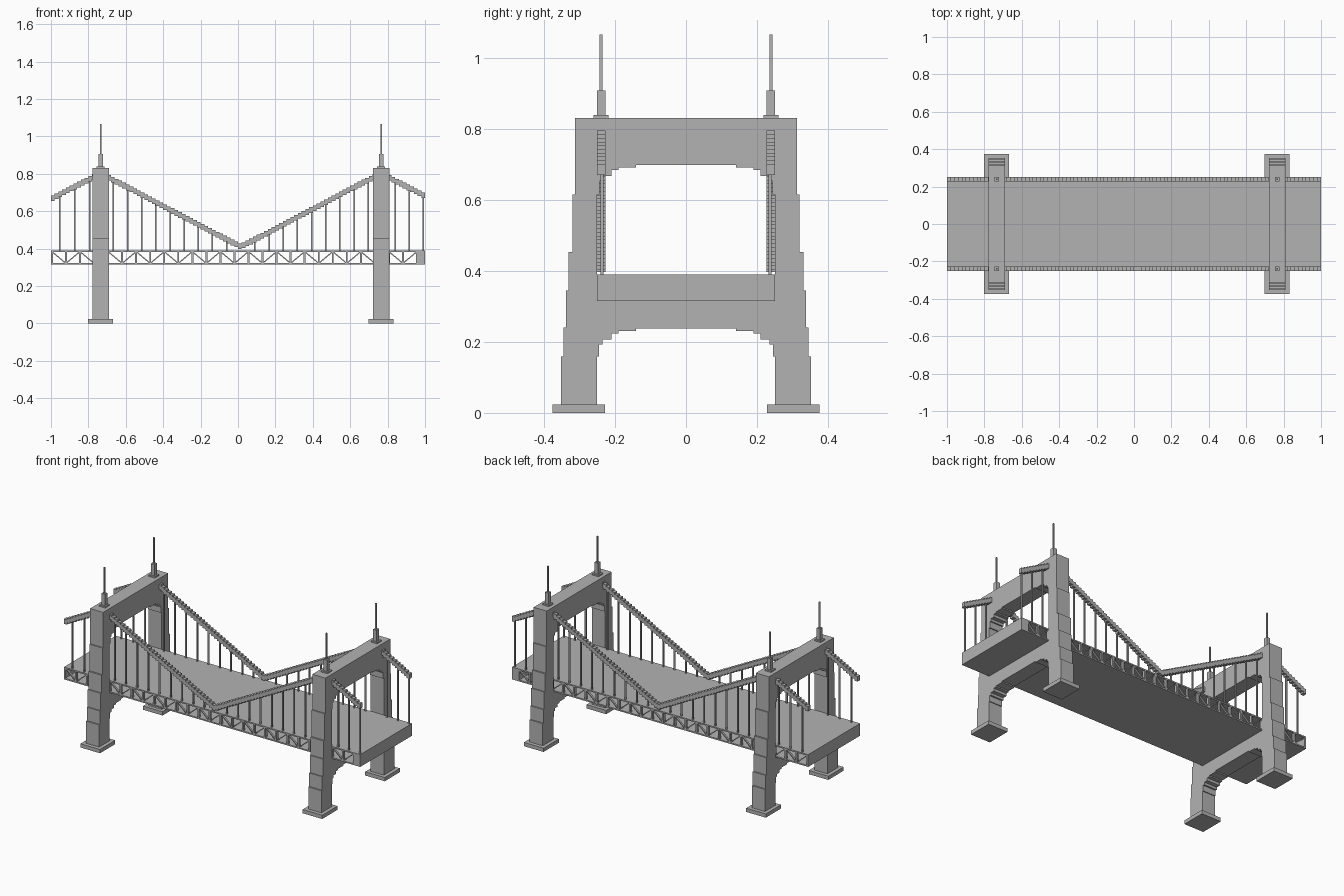
import bpy, bmesh, math
from mathutils import Matrix, Vector

cube = bpy.data.objects.get("Cube")
if cube:
    bpy.data.objects.remove(cube)

mat = bpy.data.materials.new("stone_grey")
mat.use_nodes = True
GREY = (0.45, 0.45, 0.45, 1)
mat.diffuse_color = GREY
mat.node_tree.nodes["Principled BSDF"].inputs["Base Color"].default_value = GREY


def box(bm, x0, x1, y0, y1, z0, z1):
    centre = Vector((x0 + x1, y0 + y1, z0 + z1)) / 2
    m = Matrix.Translation(centre) @ Matrix.Diagonal((x1 - x0, y1 - y0, z1 - z0, 1))
    bmesh.ops.create_cube(bm, size=1, matrix=m)


def strut(bm, a, b, y, thick, depth):
    """Square bar between two (x, z) points in an upright plane."""
    dx, dz = b[0] - a[0], b[1] - a[1]
    m = (Matrix.Translation(((a[0] + b[0]) / 2, y, (a[1] + b[1]) / 2))
         @ Matrix.Rotation(-math.atan2(dz, dx), 4, 'Y')
         @ Matrix.Diagonal((math.hypot(dx, dz), depth, thick, 1)))
    bmesh.ops.create_cube(bm, size=1, matrix=m)


def prism(bm, profile, x0, x1):
    """Extrude a (y, z) outline along x."""
    face = bm.faces.new([bm.verts.new((x0, y, z)) for y, z in profile])
    out = bmesh.ops.extrude_face_region(bm, geom=[face])["geom"]
    moved = [v for v in out if isinstance(v, bmesh.types.BMVert)]
    bmesh.ops.translate(bm, verts=moved, vec=(x1 - x0, 0, 0))


def finish(bm, name):
    bmesh.ops.recalc_face_normals(bm, faces=bm.faces)
    mesh = bpy.data.meshes.new(name)
    bm.to_mesh(mesh)
    bm.free()
    mesh.materials.append(mat)
    obj = bpy.data.objects.new(name, mesh)
    bpy.context.collection.objects.link(obj)


TOWERS = {"right_tower": -0.735, "left_tower": 0.765}
MID = 0.015
HALF = 0.044
CABLE_Y = 0.239
DECK_LOW, DECK_TOP = 0.315, 0.39

# Leg courses: bottom, top, inner and outer distance from the centre line
COURSES = [(0.023, 0.158, 0.25, 0.352), (0.158, 0.24, 0.245, 0.344),
           (0.24, 0.345, 0.25, 0.337), (0.345, 0.453, 0.25, 0.33),
           (0.453, 0.615, 0.25, 0.32), (0.615, 0.83, 0.243, 0.313)]
# Arch steps: half width and height below the crown
ARCH = [(0.14, 0), (0.19, 0.007), (0.21, 0.014), (0.235, 0.03), (0.25, 0.045)]


def arch_beam(bm, crown, top, x0, x1):
    half = [(0.25, top)]
    for i in range(len(ARCH) - 1, -1, -1):
        half.append((ARCH[i][0], crown - ARCH[i][1]))
        if i:
            half.append((ARCH[i - 1][0], crown - ARCH[i][1]))
    prism(bm, half + [(-y, z) for y, z in reversed(half)], x0, x1)


# Towers with stepped legs, footings, arched beams and masts
for name, cx in TOWERS.items():
    x0, x1 = cx - HALF, cx + HALF
    legs, feet, masts, beams = (bmesh.new() for _ in range(4))
    for s in (-1, 1):
        for z0, z1, yi, yo in COURSES:
            box(legs, x0, x1, *sorted((s * yi, s * yo)), z0, z1)
        box(feet, cx - 0.066, cx + 0.066, *sorted((s * 0.228, s * 0.375)), 0, 0.023)
        for w, z0, z1 in ((0.021, 0.83, 0.838), (0.012, 0.838, 0.907), (0.004, 0.907, 1.065)):
            y = s * CABLE_Y
            box(masts, cx - w, cx + w, y - w, y + w, z0, z1)
    arch_beam(beams, 0.237, DECK_LOW, x0, x1)
    arch_beam(beams, 0.697, 0.83, x0, x1)
    finish(legs, name + "_legs")
    finish(feet, name + "_footings")
    finish(masts, name + "_masts")
    finish(beams, name + "_arched_beams")

# Deck: road slab, bottom slab and closed ends
deck = bmesh.new()
box(deck, -1, 1, -0.25, 0.25, DECK_TOP - 0.008, DECK_TOP)
box(deck, -1, 1, -0.25, 0.25, DECK_LOW, DECK_LOW + 0.008)
box(deck, -1, -0.992, -0.25, 0.25, DECK_LOW, DECK_TOP)
box(deck, 0.952, 1, -0.25, 0.25, DECK_LOW, DECK_TOP)
finish(deck, "deck")

# Side trusses
BAYS = 26
PITCH = 1.952 / BAYS
truss = bmesh.new()
for y in (-0.242, 0.242):
    for i in range(BAYS):
        x = -1 + i * PITCH
        box(truss, x, x + 0.01, y - 0.008, y + 0.008, DECK_LOW, DECK_TOP)
        za, zb = DECK_TOP - 0.006, DECK_LOW + 0.006
        if i % 2:
            za, zb = zb, za
        strut(truss, (x + 0.005, za), (x + PITCH + 0.005, zb), y, 0.006, 0.012)
finish(truss, "side_trusses")


def cable_height(x):
    return 0.803 - 0.525 * min(abs(x - cx) for cx in TOWERS.values())


# Main cables made of short stepped blocks
STEP = 0.02
cables = bmesh.new()
for y in (-CABLE_Y, CABLE_Y):
    for i in range(100):
        x = -1 + (i + 0.5) * STEP
        if min(abs(x - cx) for cx in TOWERS.values()) < HALF - 0.02:
            continue
        z = cable_height(x)
        box(cables, x - STEP / 2, x + STEP / 2, y - 0.012, y + 0.012, z - 0.015, z + 0.015)
finish(cables, "main_cables")

# Hangers from cable to deck
xs = [MID + s * 0.0757 * k for s in (-1, 1) for k in range(1, 10)]
xs += [-0.952, -0.872, -0.792, 0.842, 0.915, 0.99]
hangers = bmesh.new()
for y in (-CABLE_Y + 0.003, CABLE_Y - 0.003):
    for x in xs:
        box(hangers, x - 0.004, x + 0.004, y - 0.004, y + 0.004, DECK_TOP, cable_height(x))
finish(hangers, "hangers")
